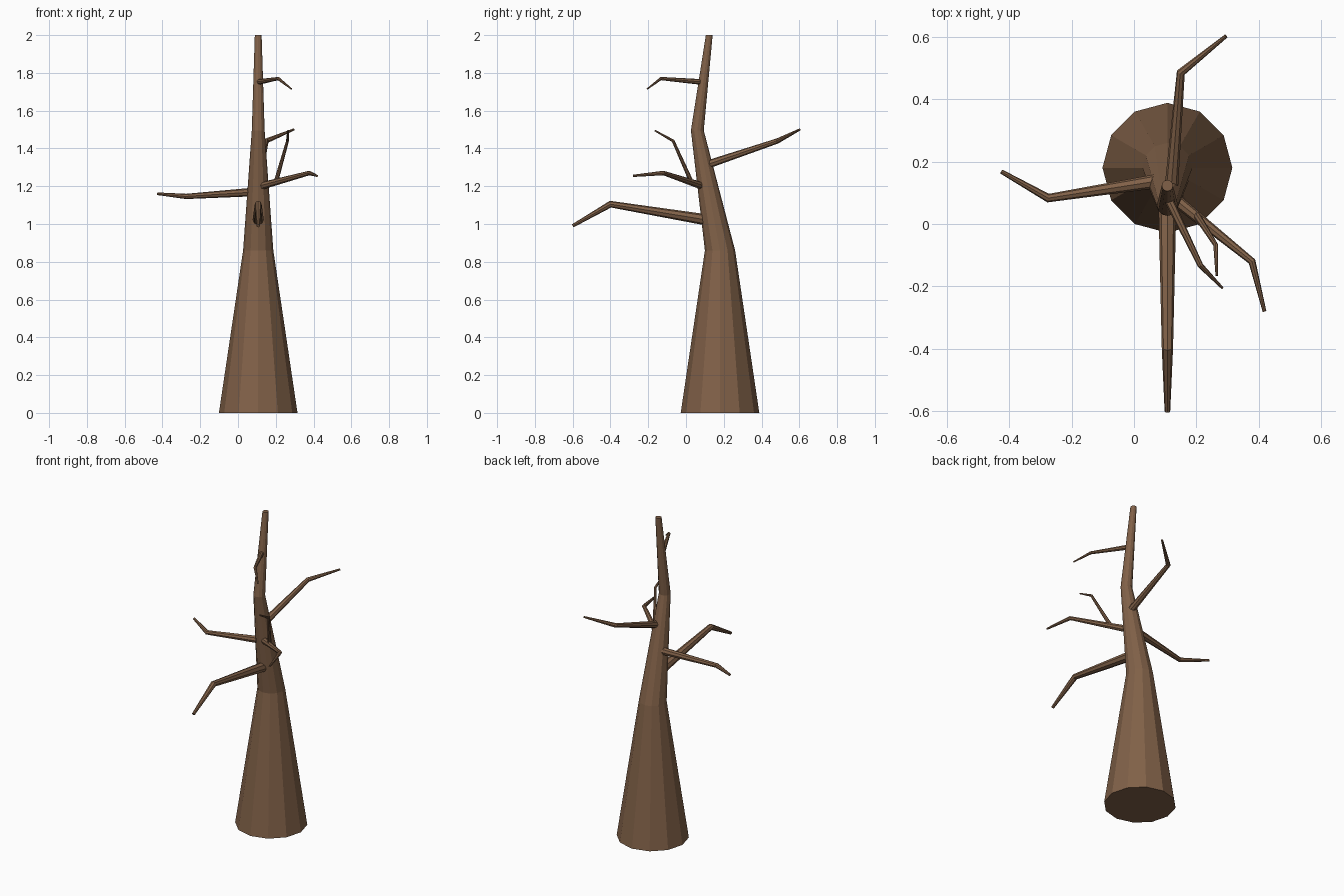
import bpy, bmesh
from mathutils import Vector

if "Cube" in bpy.data.objects:
    bpy.data.objects.remove(bpy.data.objects["Cube"])

bark = bpy.data.materials.new("bark")
bark.diffuse_color = (0.22, 0.12, 0.065, 1)
bark.use_nodes = True
bark.node_tree.nodes["Principled BSDF"].inputs["Base Color"].default_value = bark.diffuse_color


def limb(name, points, radii, sides, level=False):
    """Tapered, capped, flat-faced tube through the points."""
    pts = [Vector(p) for p in points]
    bm = bmesh.new()
    rings = []
    for i, p in enumerate(pts):
        a = (p - pts[i - 1]).normalized() if i else Vector()
        b = (pts[i + 1] - p).normalized() if i < len(pts) - 1 else Vector()
        d = Vector((0, 0, 1)) if level else (a + b).normalized()
        up = Vector((0, 1, 0)) if level else Vector((0, 0, 1))
        u = up.cross(d).normalized()
        v = d.cross(u)
        ring = []
        for k in range(sides):
            w = Vector((1, 0, 0))
            from math import cos, sin, tau
            t = tau * k / sides
            w = u * cos(t) + v * sin(t)
            ring.append(bm.verts.new(p + w * radii[i]))
        rings.append(ring)
    for r, s in zip(rings, rings[1:]):
        for k in range(sides):
            n = (k + 1) % sides
            bm.faces.new((r[k], r[n], s[n], s[k]))
    bm.faces.new(rings[0][::-1])
    bm.faces.new(rings[-1])
    bmesh.ops.recalc_face_normals(bm, faces=bm.faces)
    me = bpy.data.meshes.new(name)
    bm.to_mesh(me)
    bm.free()
    me.materials.append(bark)
    ob = bpy.data.objects.new(name, me)
    bpy.context.collection.objects.link(ob)


# Bent trunk
limb("trunk", [(0.107, 0.18, 0), (0.107, 0.18, 0.86), (0.107, 0.06, 1.495), (0.107, 0.123, 2.0)],
     [0.208, 0.08, 0.034, 0.018], 12, level=True)

# Bare branches: root, elbow, tip
limb("front_branch", [(0.107, 0.12, 1.02), (0.107, -0.4, 1.105), (0.107, -0.6, 0.99)],
     [0.03, 0.018, 0.009], 8)
limb("left_branch", [(0.09, 0.14, 1.17), (-0.275, 0.083, 1.146), (-0.425, 0.168, 1.16)],
     [0.023, 0.014, 0.007], 8)
limb("right_branch", [(0.13, 0.08, 1.203), (0.378, -0.12, 1.27), (0.418, -0.28, 1.255)],
     [0.02, 0.012, 0.006], 8)
limb("back_branch", [(0.118, 0.1, 1.31), (0.15, 0.485, 1.44), (0.295, 0.602, 1.5)],
     [0.022, 0.014, 0.006], 8)
limb("right_twig", [(0.2, 0.03, 1.22), (0.262, -0.068, 1.44), (0.265, -0.165, 1.495)],
     [0.012, 0.008, 0.004], 8)
limb("upper_branch", [(0.11, 0.08, 1.752), (0.213, -0.133, 1.77), (0.283, -0.205, 1.715)],
     [0.015, 0.009, 0.004], 8)
